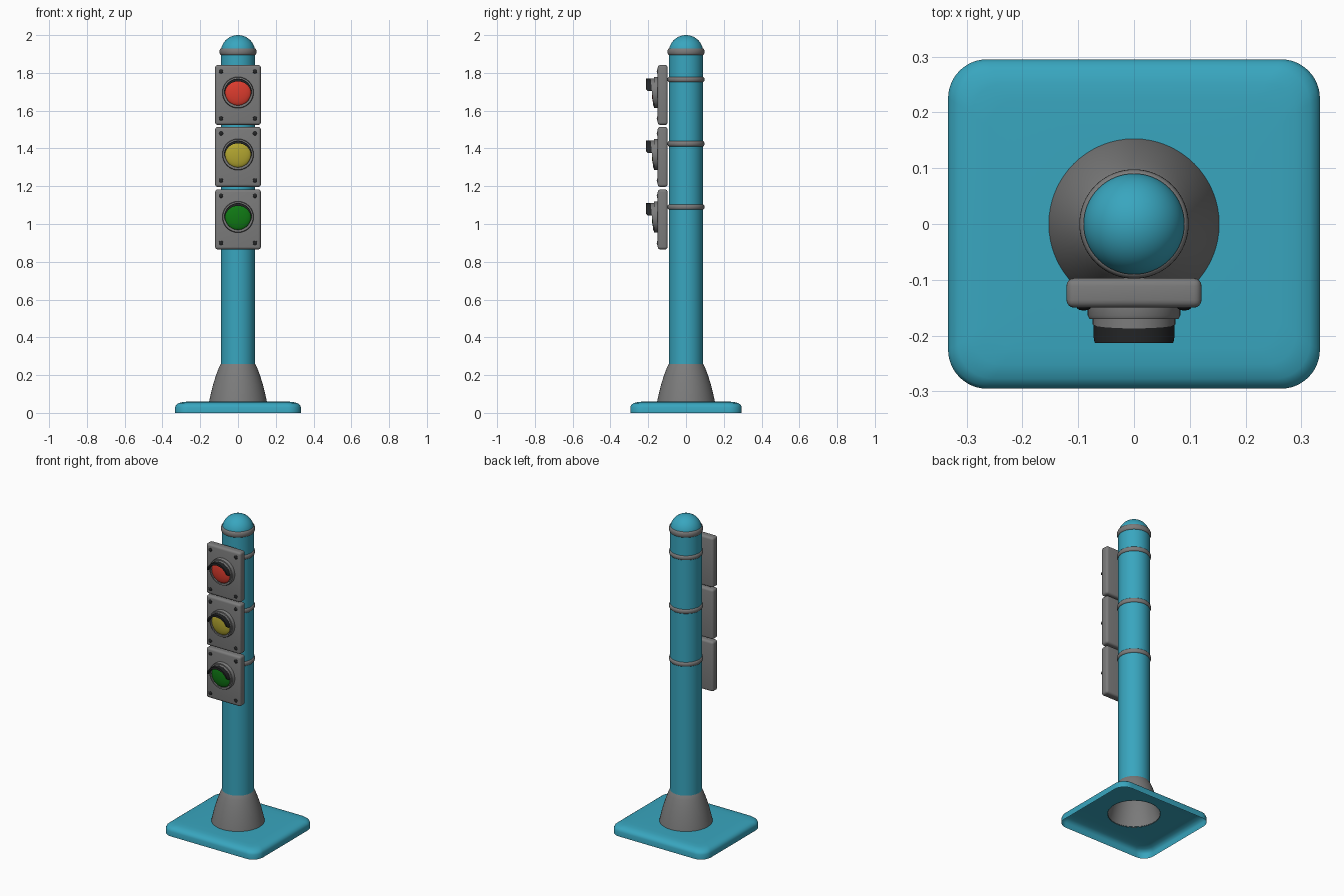
import bpy
import bmesh
from math import sin, cos, pi, radians
from mathutils import Matrix

cube = bpy.data.objects.get("Cube")
if cube:
    bpy.data.objects.remove(cube, do_unlink=True)


def material(name, r, g, b):
    m = bpy.data.materials.new(name)
    m.use_nodes = True
    m.diffuse_color = (r, g, b, 1)
    bsdf = next(n for n in m.node_tree.nodes if n.type == 'BSDF_PRINCIPLED')
    bsdf.inputs["Base Color"].default_value = (r, g, b, 1)
    return m


TEAL = material("teal paint", 0.04, 0.38, 0.52)
GREY = material("grey metal", 0.2, 0.2, 0.2)
BLACK = material("black plastic", 0.017, 0.018, 0.019)
LENSES = {
    "red": material("red lens", 0.72, 0.045, 0.027),
    "yellow": material("yellow lens", 0.45, 0.38, 0.03),
    "green": material("green lens", 0.005, 0.19, 0.007),
}


def finish(name, bm, mat):
    bmesh.ops.remove_doubles(bm, verts=bm.verts, dist=0.0001)
    bmesh.ops.recalc_face_normals(bm, faces=bm.faces)
    mesh = bpy.data.meshes.new(name)
    bm.to_mesh(mesh)
    bm.free()
    mesh.materials.append(mat)
    obj = bpy.data.objects.new(name, mesh)
    bpy.context.collection.objects.link(obj)
    bpy.ops.object.select_all(action='DESELECT')
    obj.select_set(True)
    bpy.context.view_layer.objects.active = obj
    bpy.ops.object.shade_smooth_by_angle(angle=radians(40))
    return obj


def loft(name, loops, mat, closed=True, caps=False):
    """Skin a list of point loops; closed loops wrap around, caps fill strip ends."""
    bm = bmesh.new()
    rows = [[bm.verts.new(p) for p in loop] for loop in loops]
    n = len(rows[0])
    for a, b in zip(rows, rows[1:]):
        for i in range(n if closed else n - 1):
            j = (i + 1) % n
            bm.faces.new((a[i], a[j], b[j], b[i]))
    if caps:
        for i in (0, n - 1):
            bm.faces.new([row[i] for row in rows[:-1]])
    return finish(name, bm, mat)


def arc(start, end, steps):
    return [start + (end - start) * i / steps for i in range(steps + 1)]


def upright(name, profile, mat, z0=0, segs=64):
    """Revolve (radius, height) points around the vertical axis."""
    angles = arc(0, 2 * pi, segs)[:-1]
    return loft(name, [[(r * cos(a), r * sin(a), z0 + z) for a in angles]
                       for r, z in profile], mat)


def forward(name, profile, mat, x0, z0, segs=48):
    """Revolve (radius, depth) points around an axis facing the front."""
    angles = arc(0, 2 * pi, segs)[:-1]
    return loft(name, [[(x0 + r * cos(a), -d, z0 + r * sin(a)) for a in angles]
                       for r, d in profile], mat)


# Base: open-bottomed rounded slab with a round hole under the skirt
def rounded_rect(hx, hy, r, z):
    pts = []
    for k, (sx, sy) in enumerate(((1, 1), (-1, 1), (-1, -1), (1, -1))):
        for a in arc(k * pi / 2, (k + 1) * pi / 2, 12):
            pts.append((sx * (hx - r) + r * cos(a), sy * (hy - r) + r * sin(a), z))
    return pts


loft("base", [
    rounded_rect(0.333, 0.295, 0.07, 0),
    rounded_rect(0.333, 0.295, 0.07, 0.03),
    rounded_rect(0.328, 0.29, 0.068, 0.042),
    rounded_rect(0.315, 0.277, 0.062, 0.052),
    rounded_rect(0.29, 0.252, 0.055, 0.058),
    rounded_rect(0.26, 0.222, 0.05, 0.06),
    rounded_rect(0.15, 0.15, 0.15, 0.06),
], TEAL)

# Skirt, pole and domed cap
upright("skirt", [(0.153, 0.058), (0.151, 0.07), (0.143, 0.105), (0.132, 0.15),
                  (0.116, 0.2), (0.103, 0.235), (0.096, 0.25), (0.09, 0.26)], GREY)
upright("pole", [(0.091, 0.24), (0.091, 1.91)], TEAL)
upright("cap", [(0.091 * cos(a), 0.09 * sin(a)) for a in arc(0, pi / 2, 14)], TEAL, 1.91)

# Clamping bands
def band(name, z, half):
    upright(name, [(0.09 + 0.008 * sin(a), -half * cos(a)) for a in arc(0, pi, 8)], GREY, z)


band("cap_band", 1.912, 0.018)
for i, z in enumerate((1.765, 1.425, 1.09)):
    band(f"pole_band_{i + 1}", z, 0.014)


# Signal heads
def panel(name, z):
    bm = bmesh.new()
    bmesh.ops.create_cube(bm, size=1, matrix=Matrix.Translation((0, -0.1235, z))
                          @ Matrix.Diagonal((0.242, 0.053, 0.317, 1)))
    bmesh.ops.bevel(bm, geom=bm.edges[:], offset=0.014, segments=4,
                    profile=0.5, affect='EDGES')
    finish(name, bm, GREY)


def shell(name, z, angles, outer, inner, back, front, mat, closed):
    """Tube wall whose inner radius and front depth vary with the angle."""
    def ring(radius, depth):
        return [(radius(a) * cos(a), -depth(a), z + radius(a) * sin(a)) for a in angles]
    loops = [ring(outer, back), ring(outer, front), ring(inner, front), ring(inner, back)]
    loft(name, loops + [loops[0]], mat, closed, caps=not closed)


def signal_head(colour, z):
    panel(f"{colour}_panel", z - 0.013)
    forward(f"{colour}_bezel", [(0.083, 0.145), (0.083, 0.164), (0.08, 0.17),
                                (0.07, 0.171), (0.068, 0.155)], GREY, 0, z)
    # Collar leans back towards the bottom
    shell(f"{colour}_collar", z, arc(0, 2 * pi, 48)[:-1],
          lambda a: 0.074, lambda a: 0.068, lambda a: 0.16,
          lambda a: 0.18 + 0.007 * sin(a), GREY, True)
    # Hood over the upper half, thickest at the top
    shell(f"{colour}_hood", z, arc(radians(6), radians(174), 32),
          lambda a: 0.073, lambda a: 0.069 - 0.01 * sin(a), lambda a: 0.178,
          lambda a: 0.19 + 0.023 * min(1, sin(a) * 4), BLACK, False)
    forward(f"{colour}_lens", [(0.069 * cos(a), 0.163 + 0.018 * sin(a))
                               for a in arc(0, pi / 2, 8)], LENSES[colour], 0, z)
    for sx in (-1, 1):
        for sz in (-1, 1):
            side = "left" if sx > 0 else "right"
            level = "upper" if sz > 0 else "lower"
            forward(f"{colour}_{level}_{side}_screw",
                    [(0.012, 0.147), (0.012, 0.151), (0.008, 0.154), (0, 0.155)],
                    BLACK, sx * 0.09, z - 0.013 + sz * 0.125, 16)


for colour, z in (("red", 1.696), ("yellow", 1.368), ("green", 1.037)):
    signal_head(colour, z)
